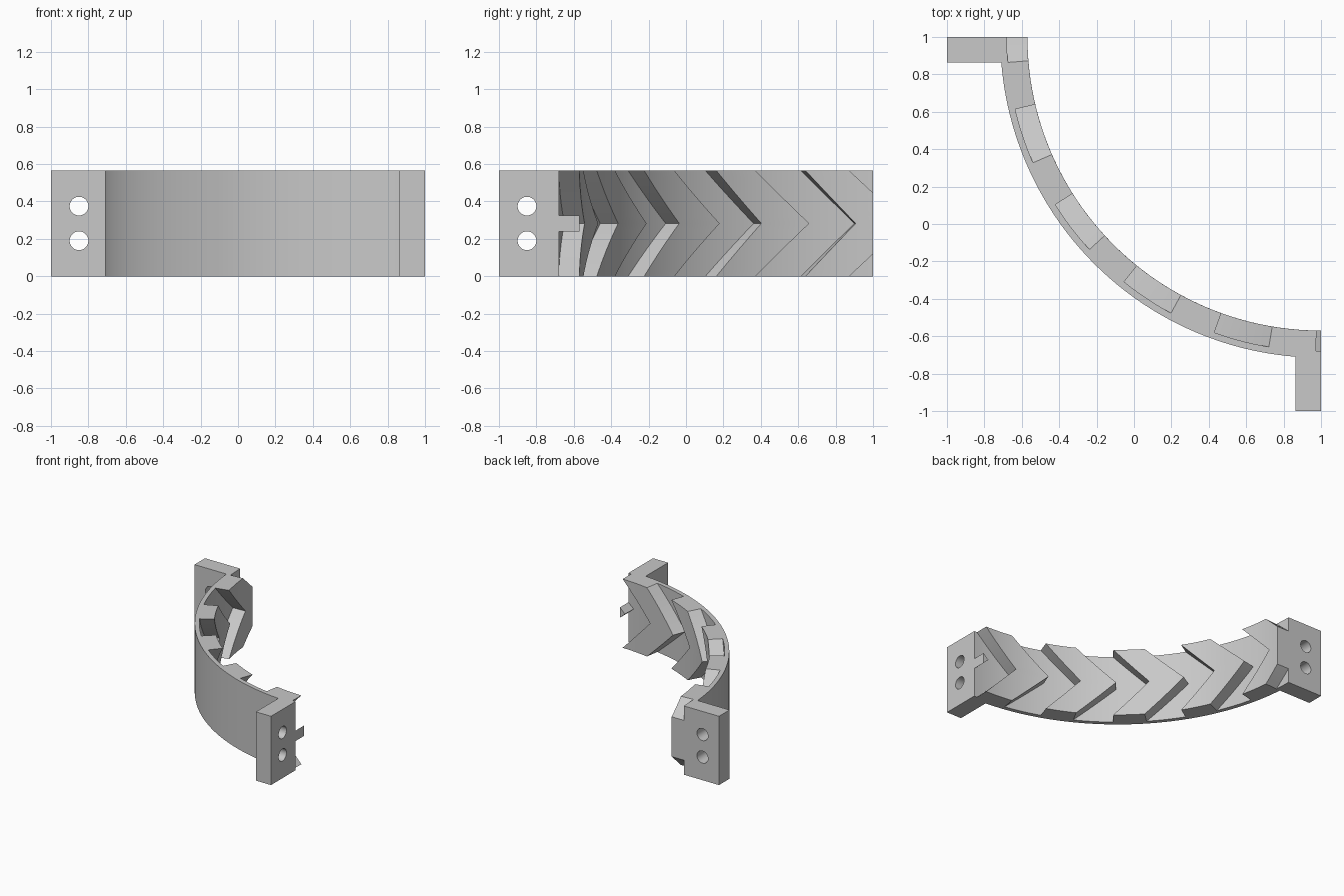
import bpy, bmesh, math
from mathutils import Vector

if "Cube" in bpy.data.objects:
    bpy.data.objects.remove(bpy.data.objects["Cube"])

H = 0.565                                   # height of the segment
R_TIP, R_ROOT, R_OUT = 1.57, 1.68, 1.715    # radii about the axis at (1, 1)
PITCH = 360 / 19

grey = bpy.data.materials.new("plain_grey")
grey.diffuse_color = (0.58, 0.58, 0.58, 1)
grey.use_nodes = True
grey.node_tree.nodes["Principled BSDF"].inputs["Base Color"].default_value = grey.diffuse_color


def finish(name, bm):
    bmesh.ops.recalc_face_normals(bm, faces=bm.faces[:])
    me = bpy.data.meshes.new(name)
    bm.to_mesh(me)
    bm.free()
    ob = bpy.data.objects.new(name, me)
    me.materials.append(grey)
    bpy.context.collection.objects.link(ob)
    return ob


def smooth(ob):
    bpy.ops.object.select_all(action='DESELECT')
    ob.select_set(True)
    bpy.context.view_layer.objects.active = ob
    bpy.ops.object.shade_smooth_by_angle(angle=math.radians(25))


def sector(name, r0, r1, span, levels, n):
    """Curved bar; span(z) gives its start and end angle at each height."""
    bm = bmesh.new()
    grid = []
    for z in levels:
        a0, a1 = span(z)
        row = []
        for i in range(n + 1):
            a = math.radians(a0 + (a1 - a0) * i / n)
            row.append([bm.verts.new((1 - r * math.cos(a), 1 - r * math.sin(a), z))
                        for r in (r0, r1)])
        grid.append(row)
    for lo, hi in zip(grid, grid[1:]):
        for i in range(n):                  # inner and outer walls
            for k in (0, 1):
                bm.faces.new((lo[i][k], lo[i + 1][k], hi[i + 1][k], hi[i][k]))
        for i in (0, n):                    # end walls
            bm.faces.new((lo[i][0], lo[i][1], hi[i][1], hi[i][0]))
    for row in (grid[0], grid[-1]):         # bottom and top
        for i in range(n):
            bm.faces.new((row[i][0], row[i + 1][0], row[i + 1][1], row[i][1]))
    # trim at the two radial end planes
    for normal in ((0, 1, 0), (1, 0, 0)):
        cut = bmesh.ops.bisect_plane(
            bm, geom=bm.verts[:] + bm.edges[:] + bm.faces[:], dist=1e-5,
            plane_co=Vector((1, 1, 0)), plane_no=Vector(normal), clear_outer=True)
        edges = [e for e in cut['geom_cut']
                 if isinstance(e, bmesh.types.BMEdge) and e.is_boundary]
        if edges:
            bmesh.ops.holes_fill(bm, edges=edges, sides=0)
    ob = finish(name, bm)
    smooth(ob)
    return ob


# curved backing wall
sector("curved_wall", R_ROOT, R_OUT, lambda z: (0, 90), [0, H], 90)

# herringbone teeth, swept back towards mid height
levels = [H * j / 16 for j in range(17)]
for t in range(6):
    def span(z, t=t):
        f = 1 - abs(2 * z / H - 1)
        return 4.65 + PITCH * t - 11.05 * f, 13.3 + PITCH * t - 9.9 * f
    sector(f"tooth_{t + 1}", R_TIP, R_ROOT + 0.004, span, levels, 10)


def flange(name, lo, hi, axis):
    """Mounting block with two bolt holes running along the given axis."""
    bm = bmesh.new()
    bmesh.ops.create_cube(bm, size=1)
    for v in bm.verts:
        v.co = [l + (h - l) * (c + 0.5) for l, h, c in zip(lo, hi, v.co)]
    ob = finish(name, bm)
    for z in (0.19, 0.375):
        at = (-0.85, 0.93, z) if axis == 'Y' else (0.93, -0.85, z)
        rot = (math.pi / 2, 0, 0) if axis == 'Y' else (0, math.pi / 2, 0)
        bpy.ops.mesh.primitive_cylinder_add(vertices=48, radius=0.05, depth=0.5,
                                            location=at, rotation=rot)
        cutter = bpy.context.object
        cutter.name = "hole_cutter"
        cutter.data.materials.append(grey)
        bpy.context.view_layer.objects.active = ob
        mod = ob.modifiers.new("hole", 'BOOLEAN')
        mod.object, mod.operation, mod.solver = cutter, 'DIFFERENCE', 'EXACT'
        bpy.ops.object.modifier_apply(modifier=mod.name)
        bpy.data.objects.remove(cutter)
    smooth(ob)


# mounting flanges at both ends
flange("rear_flange", (-1, 0.863, 0), (-0.695, 1, H), 'Y')
flange("front_flange", (0.863, -1, 0), (1, -0.695, H), 'X')
